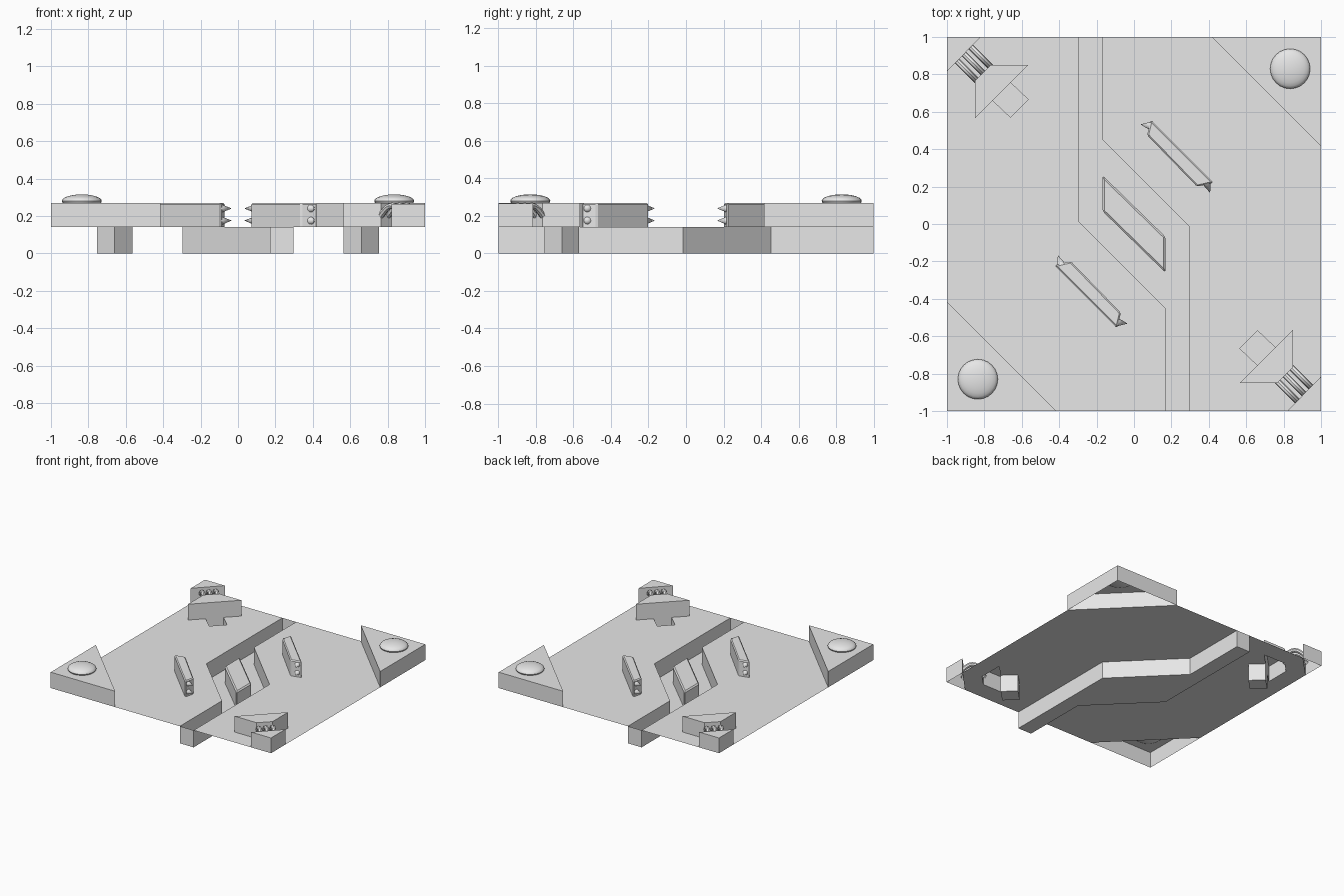
import bpy, bmesh, math
from mathutils import Vector, Matrix

cube = bpy.data.objects.get("Cube")
if cube:
    bpy.data.objects.remove(cube, do_unlink=True)

FLOOR, TOP = 0.14, 0.27

grey = bpy.data.materials.new("plain_grey")
grey.use_nodes = True
grey.diffuse_color = (0.8, 0.8, 0.8, 1)
grey.node_tree.nodes["Principled BSDF"].inputs["Base Color"].default_value = (0.8, 0.8, 0.8, 1)


def finish(name, bm):
    mesh = bpy.data.meshes.new(name)
    bm.to_mesh(mesh)
    bm.free()
    mesh.materials.append(grey)
    ob = bpy.data.objects.new(name, mesh)
    bpy.context.collection.objects.link(ob)
    return ob


def smooth(ob):
    bpy.ops.object.select_all(action='DESELECT')
    ob.select_set(True)
    bpy.context.view_layer.objects.active = ob
    bpy.ops.object.shade_smooth_by_angle(angle=math.radians(40))


def shell(name, outline, z0, z1, bevel=0):
    """Walls from z0 to z1 with a cap at z1, open at z0 (counter-clockwise outline)."""
    bm = bmesh.new()
    base = [bm.verts.new((x, y, z0)) for x, y in outline]
    cap = [bm.verts.new((x, y, z1)) for x, y in outline]
    n = len(outline)
    for i in range(n):
        j = (i + 1) % n
        bm.faces.new((base[i], base[j], cap[j], cap[i]))
    bm.faces.new(cap)
    ob = finish(name, bm)
    if bevel:
        mod = ob.modifiers.new("soft_edges", 'BEVEL')
        mod.width, mod.segments = bevel, 1
    return ob


def sheet(name, loops, z):
    """Flat sheet from an outer loop and hole loops."""
    bm = bmesh.new()
    for loop in loops:
        vs = [bm.verts.new((x, y, z)) for x, y in loop]
        for a, b in zip(vs, vs[1:] + vs[:1]):
            bm.edges.new((a, b))
    bmesh.ops.triangle_fill(bm, use_beauty=True, edges=bm.edges[:], normal=(0, 0, 1))
    for f in bm.faces:
        f.normal_update()
        if f.normal.z < 0:
            f.normal_flip()
    return finish(name, bm)


def spike(name, base, direction):
    bm = bmesh.new()
    turn = Vector(direction).to_track_quat('Z', 'Y').to_matrix().to_4x4()
    mat = Matrix.Translation(base) @ turn @ Matrix.Translation((0, 0, 0.022))
    bmesh.ops.create_cone(bm, cap_ends=True, segments=12, radius1=0.024, radius2=0,
                          depth=0.06, matrix=mat)
    smooth(finish(name, bm))


def pipe(name, points, radius):
    curve = bpy.data.curves.new(name, 'CURVE')
    curve.dimensions = '3D'
    curve.bevel_depth, curve.bevel_resolution = radius, 2
    spline = curve.splines.new('POLY')
    spline.points.add(len(points) - 1)
    for p, co in zip(spline.points, points):
        p.co = (*co, 1)
    curve.materials.append(grey)
    ob = bpy.data.objects.new(name, curve)
    bpy.context.collection.objects.link(ob)
    bpy.ops.object.select_all(action='DESELECT')
    ob.select_set(True)
    bpy.context.view_layer.objects.active = ob
    bpy.ops.object.convert(target='MESH')
    smooth(bpy.context.object)


# Sunken channel and the block standing in it
half = [(-0.297, 1), (-0.297, 0.015), (0.172, -0.453), (0.172, -1)]
shell("channel", half + [(-x, -y) for x, y in half], FLOOR, 0)
mid = [(-0.168, 0.26), (-0.168, 0.068)]
shell("channel_block", mid + [(-x, -y) for x, y in mid], 0, FLOOR - 0.003, bevel=0.01)

# Outlines of one half; the other half is the same turned by 180 degrees
floor_edge = [(-1, -0.415), (-0.415, -1)] + half[::-1] + [(-0.82, 1), (-1, 0.815)]
dome_corner = [(-1, -1), (-0.415, -1), (-1, -0.415)]
pipe_corner = [(-1, 1), (-1, 0.815), (-0.82, 1)]
arrow = [(-0.85, 0.765), (-0.85, 0.565), (-0.565, 0.85), (-0.765, 0.85)]
pit = [(-0.755, 0.66), (-0.66, 0.57), (-0.565, 0.665), (-0.66, 0.755)]
opening = arrow[:2] + pit + arrow[2:]
barrier = [(-0.425, -0.22), (-0.09, -0.557), (-0.07, -0.475), (-0.337, -0.2)]

for side, s in (("front", 1), ("back", -1)):
    def turned(points):
        return [(s * x, s * y) for x, y in points]

    sheet(side + "_floor", [turned(floor_edge), turned(opening)], FLOOR)
    shell(side + "_dome_corner", turned(dome_corner), FLOOR, TOP)
    shell(side + "_pipe_corner", turned(pipe_corner), FLOOR, TOP - 0.005)
    shell(side + "_arrow_block", turned(arrow), FLOOR, TOP)
    shell(side + "_pit", turned(pit), FLOOR, 0)
    shell(side + "_barrier", turned(barrier), FLOOR, TOP, bevel=0.008)

    # Flattened dome on the corner
    bm = bmesh.new()
    bmesh.ops.create_uvsphere(bm, u_segments=24, v_segments=12, radius=0.107,
                              matrix=Matrix.Translation((-0.835 * s, -0.83 * s, 0.28))
                              @ Matrix.Diagonal((1, 1, 0.33, 1)))
    smooth(finish(side + "_dome", bm))

    # Two spikes on each barrier end
    for end, (x, y), (dx, dy) in (("inner", (-0.085, -0.525), (1, -0.15)),
                                  ("outer", (-0.39, -0.215), (-0.35, 1))):
        for level, z in (("low", 0.175), ("high", 0.24)):
            spike(f"{side}_{end}_{level}_spike", (s * x, s * y, z), (s * dx, s * dy, 0))

    # Three arched pipes joining the corner to the arrow block
    for k in (-1, 0, 1):
        points = []
        for i in range(9):
            t = i / 4 - 1
            x = -0.86 - 0.06 * t + 0.037 * k
            y = 0.86 + 0.06 * t + 0.037 * k
            points.append((s * x, s * y, 0.2 + 0.055 * math.cos(t * math.pi / 2)))
        pipe(f"{side}_pipe_{k + 2}", points, 0.017)
